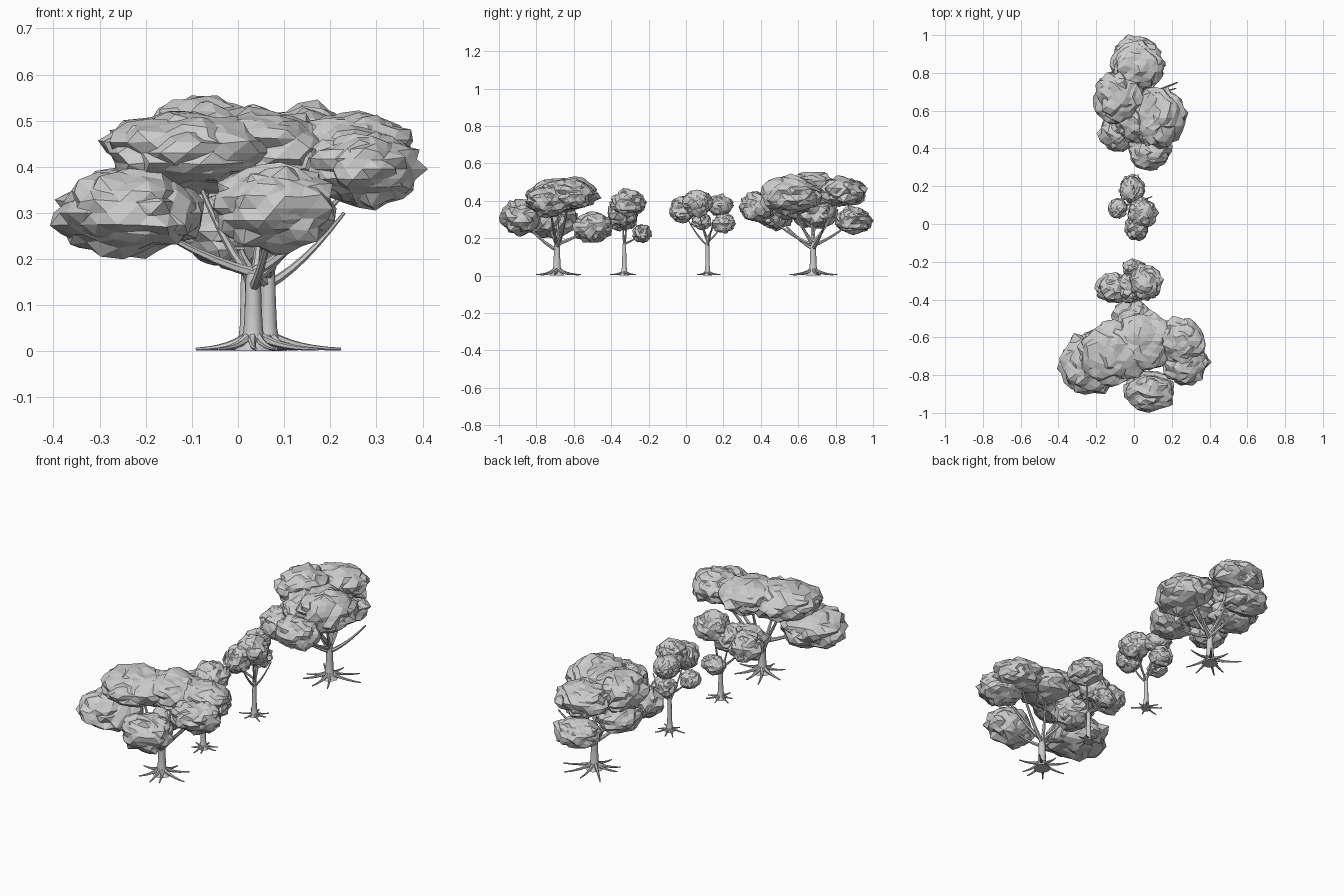
import bpy, bmesh, math, random
from mathutils import Vector, noise

if "Cube" in bpy.data.objects:
    bpy.data.objects.remove(bpy.data.objects["Cube"], do_unlink=True)

grey = bpy.data.materials.new("plain_grey")
grey.use_nodes = True
COLOUR = (0.6, 0.6, 0.6, 1)
grey.diffuse_color = COLOUR
grey.node_tree.nodes["Principled BSDF"].inputs["Base Color"].default_value = COLOUR


def finish(bm, name, smooth):
    bmesh.ops.recalc_face_normals(bm, faces=bm.faces)
    mesh = bpy.data.meshes.new(name)
    bm.to_mesh(mesh)
    bm.free()
    mesh.materials.append(grey)
    obj = bpy.data.objects.new(name, mesh)
    bpy.context.collection.objects.link(obj)
    if smooth:
        bpy.ops.object.select_all(action='DESELECT')
        obj.select_set(True)
        bpy.context.view_layer.objects.active = obj
        bpy.ops.object.shade_smooth_by_angle(angle=math.radians(50))


def tube(bm, points, radii, sides=8):
    """Tapered tube through a list of points."""
    rings = []
    for i, p in enumerate(points):
        tangent = points[min(i + 1, len(points) - 1)] - points[max(i - 1, 0)]
        turn = Vector((0, 0, 1)).rotation_difference(tangent)
        rings.append([bm.verts.new(p + turn @ Vector((radii[i] * math.cos(a), radii[i] * math.sin(a), 0)))
                      for a in (math.tau * k / sides for k in range(sides))])
    for low, high in zip(rings, rings[1:]):
        for k in range(sides):
            n = (k + 1) % sides
            bm.faces.new((low[k], low[n], high[n], high[k]))
    bm.faces.new(rings[0])
    bm.faces.new(rings[-1])


def bend(start, middle, end, steps=6):
    """Points along a quadratic curve."""
    return [start.lerp(middle, t).lerp(middle.lerp(end, t), t) for t in (i / steps for i in range(steps + 1))]


def taper(first, last, steps=6):
    return [first + (last - first) * i / steps for i in range(steps + 1)]


def leaf_clump(bm, centre, size, seed):
    """Two lumpy faceted shells that cross each other, for a broken leafy surface."""
    for shell in range(2):
        offset = Vector((seed * 7.3, seed * 3.1, seed + shell * 5.7))
        for v in bmesh.ops.create_icosphere(bm, subdivisions=3, radius=1)["verts"]:
            d = v.co.normalized()
            sample = d * 1.5 + offset
            lump = noise.voronoi(sample)[0][0]
            grow = 1.12 - 0.4 * lump + 0.14 * noise.noise(sample * 3)
            v.co = Vector(centre) + Vector([d[k] * size[k] * grow for k in range(3)])


def tree(name, base, fork, girth, reach, roots, clumps, bare=()):
    rng = random.Random(name)
    foot = Vector((*base, 0))
    split = foot + Vector((0, 0, fork))

    # Trunk with flared foot
    wood = bmesh.new()
    heights = (0.006, 0.05, 0.12, 0.28, 0.6, 1)
    flare = (2.3, 1.8, 1.4, 1.1, 0.95, 0.85)
    tube(wood, [foot + Vector((0, 0, fork * h)) for h in heights], [girth * f for f in flare], 10)

    # Roots spread over the ground
    for i in range(roots):
        angle = math.tau * (i + rng.uniform(-0.25, 0.25)) / roots
        length = reach * rng.uniform(0.75, 1.1)
        out = Vector((math.cos(angle), math.sin(angle), 0))
        side = Vector((-out.y, out.x, 0)) * rng.uniform(-0.2, 0.2) * length
        path = bend(foot + out * girth * 0.6 + Vector((0, 0, girth * 1.8)),
                    foot + out * length * 0.4 + Vector((0, 0, 0.006)),
                    foot + out * length + side + Vector((0, 0, 0.005)))
        tube(wood, path, taper(girth * 0.55, 0.003), 6)

    # Branches reach into the clumps
    ends = [Vector(c) for c, s in clumps] + [Vector(b) for b in bare]
    for i, end in enumerate(ends):
        across = (end - split) * Vector((1, 1, 0))
        start = split - Vector((0, 0, fork * 0.1 * (i % 3)))
        knee = start + across * 0.45 + Vector((0, 0, max(0.01, (end.z - start.z) * 0.25)))
        tube(wood, bend(start, knee, end), taper(girth * 0.6, girth * 0.2), 6)
    for v in wood.verts:
        v.co.z = max(v.co.z, 0)
    finish(wood, name + "_trunk", True)

    # Foliage
    leaves = bmesh.new()
    for i, (centre, size) in enumerate(clumps):
        leaf_clump(leaves, centre, size, i + len(name) + base[1])
    finish(leaves, name + "_foliage", False)


tree("front_large_tree", (0.033, -0.69), 0.17, 0.019, 0.13, 8, [
    ((-0.235, -0.74, 0.3), (0.165, 0.17, 0.1)),
    ((-0.11, -0.68, 0.43), (0.19, 0.18, 0.09)),
    ((0.06, -0.62, 0.44), (0.16, 0.16, 0.085)),
    ((0.27, -0.73, 0.395), (0.125, 0.125, 0.085)),
    ((0.25, -0.62, 0.435), (0.14, 0.13, 0.085)),
    ((0.08, -0.885, 0.31), (0.14, 0.11, 0.1)),
    ((-0.01, -0.50, 0.26), (0.11, 0.11, 0.085))])

tree("front_small_tree", (0.026, -0.33), 0.17, 0.012, 0.07, 7, [
    ((-0.11, -0.34, 0.31), (0.095, 0.085, 0.08)),
    ((0.06, -0.31, 0.39), (0.09, 0.1, 0.075)),
    ((-0.02, -0.34, 0.335), (0.08, 0.085, 0.07)),
    ((0.0, -0.235, 0.225), (0.065, 0.052, 0.05))])

tree("back_small_tree", (0.016, 0.115), 0.2, 0.011, 0.075, 7, [
    ((-0.085, 0.085, 0.29), (0.052, 0.055, 0.048)),
    ((0.045, 0.06, 0.385), (0.08, 0.085, 0.075)),
    ((0.015, -0.02, 0.355), (0.067, 0.07, 0.075)),
    ((-0.01, 0.18, 0.375), (0.07, 0.07, 0.06)),
    ((-0.01, 0.20, 0.28), (0.065, 0.065, 0.055))], [(0.095, 0.145, 0.3)])

tree("back_large_tree", (0.065, 0.68), 0.18, 0.018, 0.155, 8, [
    ((0.02, 0.84, 0.445), (0.15, 0.13, 0.085)),
    ((0.01, 0.895, 0.295), (0.125, 0.105, 0.075)),
    ((-0.08, 0.67, 0.455), (0.14, 0.15, 0.1)),
    ((-0.08, 0.69, 0.33), (0.12, 0.13, 0.08)),
    ((0.13, 0.56, 0.43), (0.15, 0.165, 0.105)),
    ((-0.09, 0.48, 0.33), (0.1, 0.1, 0.085)),
    ((0.02, 0.55, 0.4), (0.12, 0.13, 0.1)),
    ((0.085, 0.38, 0.365), (0.12, 0.1, 0.085))], [(0.23, 0.75, 0.3)])
